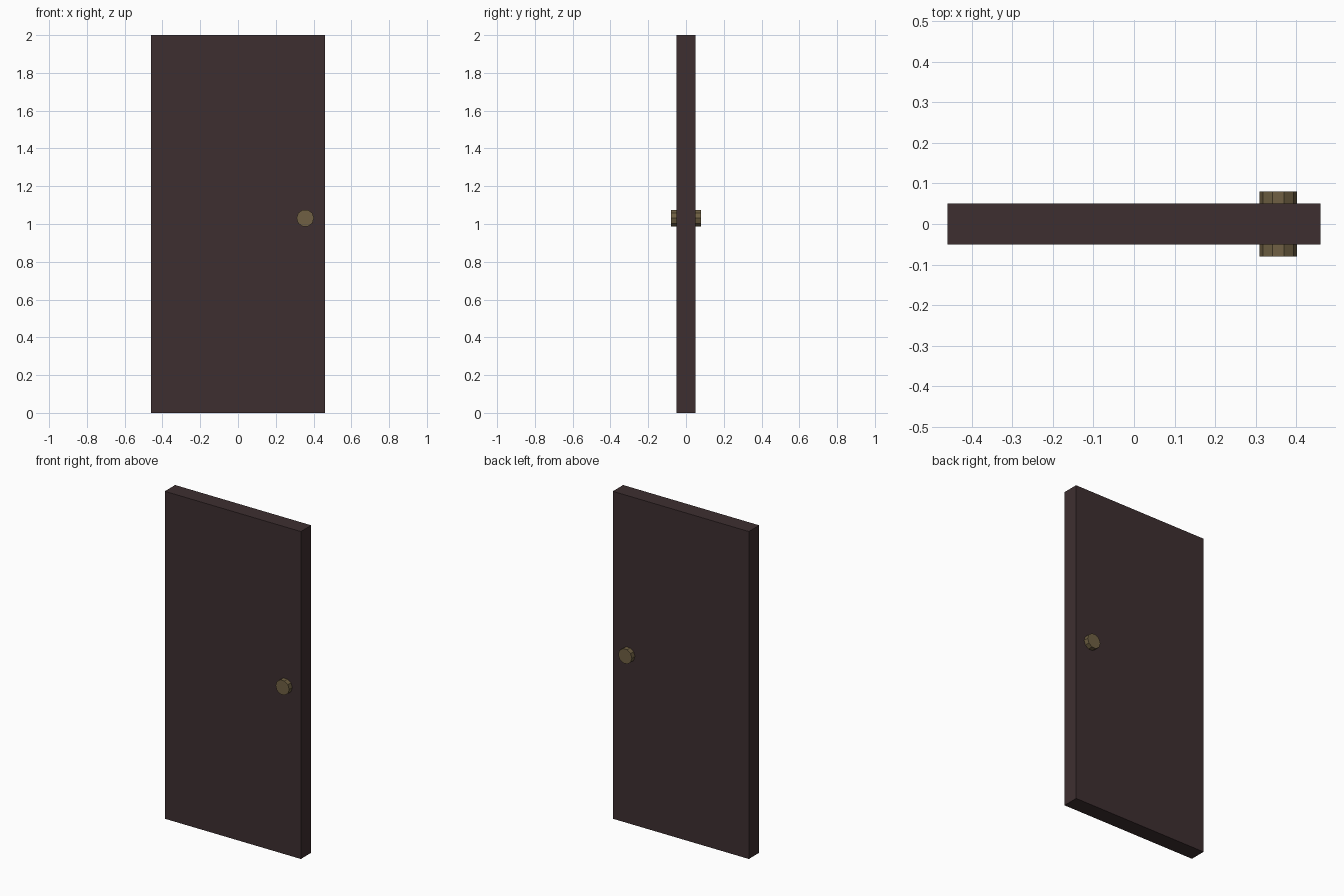
import bpy
import math

if "Cube" in bpy.data.objects:
    bpy.data.objects.remove(bpy.data.objects["Cube"])


def material(name, rgb):
    m = bpy.data.materials.new(name)
    m.diffuse_color = (*rgb, 1.0)
    m.use_nodes = True
    m.node_tree.nodes["Principled BSDF"].inputs["Base Color"].default_value = m.diffuse_color
    return m


wood = material("dark brown wood", (0.048, 0.028, 0.030))
brass = material("dull brass", (0.160, 0.118, 0.056))

# Door slab
bpy.ops.mesh.primitive_cube_add(size=1, location=(0, 0, 1))
door = bpy.context.object
door.name = "door_panel"
door.scale = (0.92, 0.10, 2.0)
door.data.materials.append(wood)


# Ten-sided knobs, one on each side
def knob(name, side):
    bpy.ops.mesh.primitive_cylinder_add(
        vertices=10, radius=0.046, depth=0.03,
        location=(0.356, side * 0.065, 1.031),
        rotation=(math.pi / 2, math.radians(90), 0))
    ob = bpy.context.object
    ob.name = name
    # point a corner of the polygon along x
    ob.rotation_euler = (math.pi / 2, 0, 0)
    for v in ob.data.vertices:
        v.co.x, v.co.y = v.co.y, -v.co.x
    ob.data.materials.append(brass)


knob("front_knob", -1)
knob("back_knob", 1)
